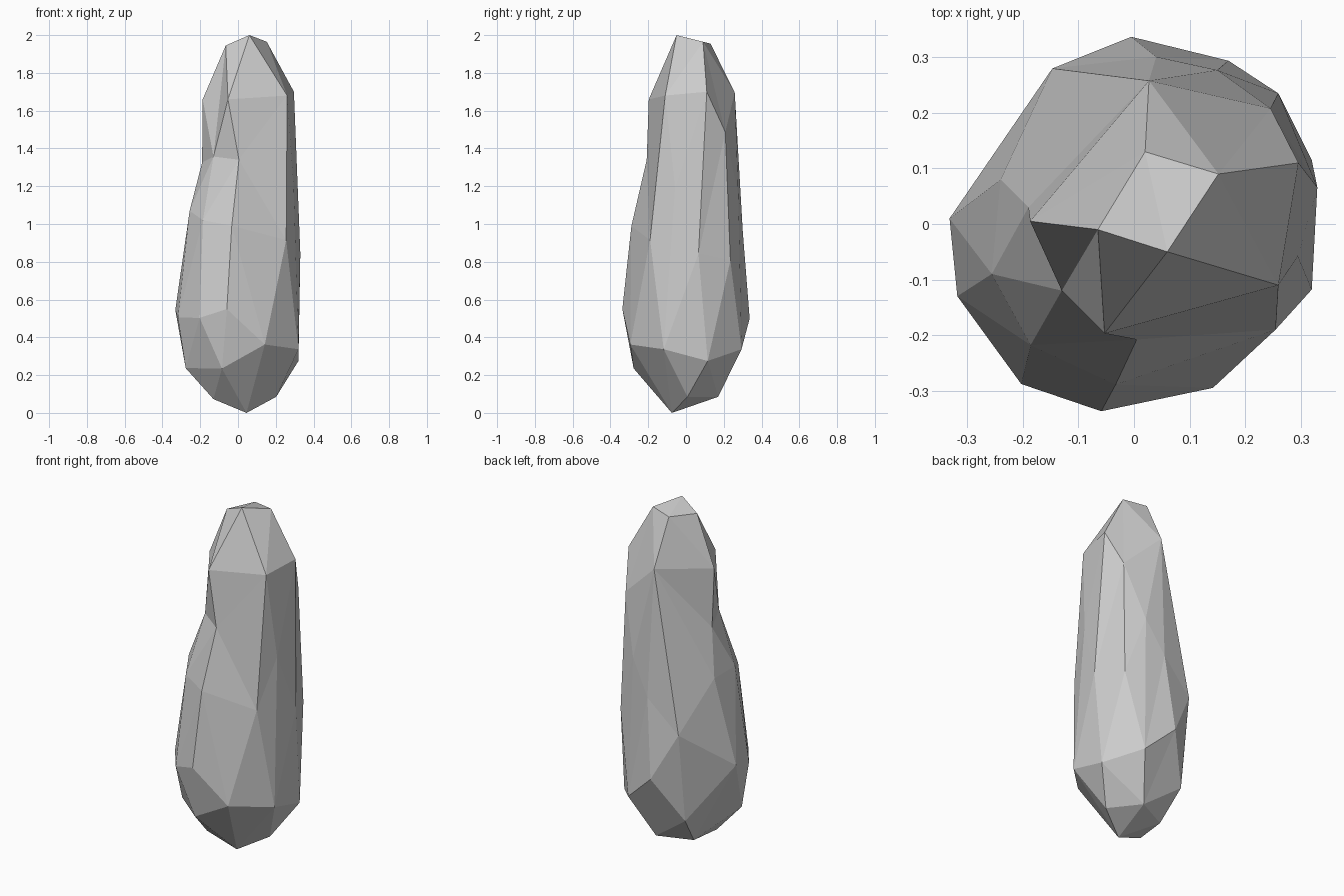
import bpy, bmesh
from mathutils import Vector

# Rock corners, grouped in rough cross-sections from crown to base (x, y, z)
crown = [(.06, -.05, 2.0), (-.065, -.01, 1.945), (.02, .13, 1.955), (.152, .09, 1.965)]
shoulder = [(-.187, .005, 1.66), (-.053, -.197, 1.66), (.26, -.11, 1.68),
            (.296, .11, 1.70), (.246, .208, 1.487), (.027, .258, 1.695)]
waist = [(-.19, .03, 1.325), (-.13, -.12, 1.357), (.005, -.208, 1.34),
         (.295, -.058, 1.19), (.15, .277, 1.15)]
middle = [(-.24, .08, 1.057), (-.256, -.09, 1.07), (-.186, -.218, 1.02),
          (-.033, -.289, .99), (.255, -.19, .915), (.33, .066, .843),
          (.26, .235, .807), (.04, .301, .954), (-.147, .28, .772)]
belly = [(-.332, .01, .545), (-.318, -.13, .505), (-.203, -.288, .503),
         (-.059, -.337, .55), (.142, -.295, .362), (.32, -.118, .337),
         (.32, .115, .275), (.17, .294, .337), (-.005, .337, .5)]
base = [(-.277, -.122, .237), (-.085, -.277, .235), (-.145, .215, .245),
        (-.13, -.102, .073), (.202, .008, .085), (.075, .17, .085),
        (-.11, .084, .075), (.045, -.075, 0)]
corners = [Vector(p) for ring in (crown, shoulder, waist, middle, belly, base) for p in ring]

# Wrap facets round the corners on a unit ball, then pull each corner to its place
bm = bmesh.new()
home = {}
for p in corners:
    ball = Vector(((p.x - .02) / .33, p.y / .33, p.z - 1)).normalized()
    home[bm.verts.new(ball)] = p
bmesh.ops.convex_hull(bm, input=list(bm.verts))
for v, p in home.items():
    v.co = p
bmesh.ops.recalc_face_normals(bm, faces=list(bm.faces))

mesh = bpy.data.meshes.new("rock")
bm.to_mesh(mesh)
bm.free()
rock = bpy.data.objects.new("rock", mesh)
bpy.context.collection.objects.link(rock)
